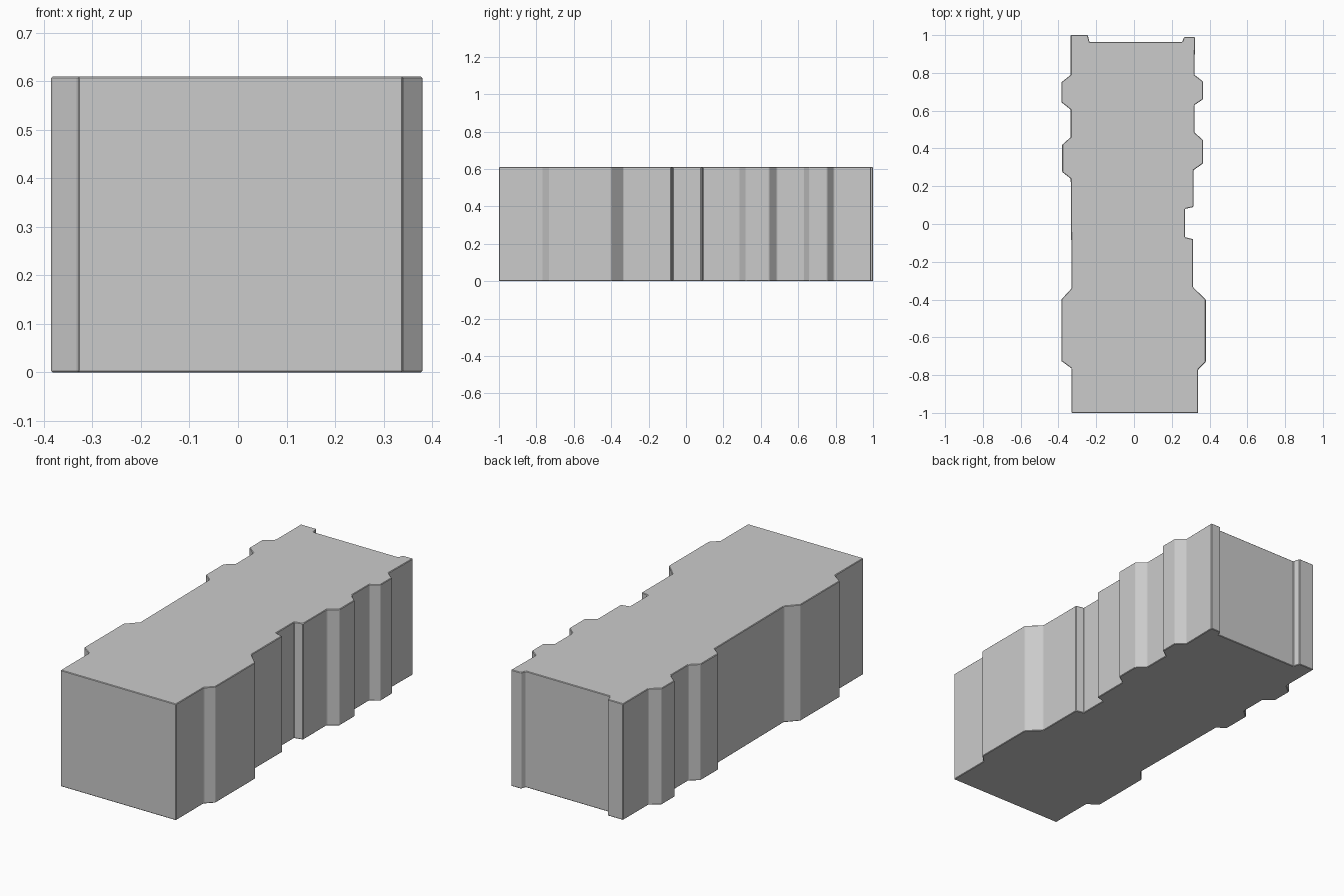
import bpy
import bmesh

cube = bpy.data.objects.get("Cube")
if cube:
    bpy.data.objects.remove(cube, do_unlink=True)

HEIGHT = 0.61

grey = bpy.data.materials.new("plain_grey")
grey.use_nodes = True
colour = (0.6, 0.6, 0.6, 1)
grey.diffuse_color = colour
grey.node_tree.nodes["Principled BSDF"].inputs["Base Color"].default_value = colour

# Outline: left side with its ribs and notch, front to back
left_side = [(.34, -1), (.34, -.77), (.38, -.73), (.38, -.4), (.313, -.335),
             (.313, -.08), (.27, -.07), (.27, .08), (.315, .09), (.315, .285),
             (.365, .32), (.365, .445), (.32, .485), (.32, .63), (.365, .66),
             (.365, .755), (.32, .79), (.323, .99)]
# Shallow recess across the back
back = [(.265, .99), (.255, .963), (-.235, .963), (-.245, 1), (-.335, 1)]
# Right side with its ribs, back to front
right_side = [(-.335, .79), (-.385, .75), (-.385, .645), (-.335, .605),
              (-.335, .46), (-.38, .42), (-.38, .275), (-.335, .24),
              (-.33, -.34), (-.385, -.4), (-.385, -.725), (-.33, -.765),
              (-.33, -1)]

# Extrude the outline into the ribbed block
bm = bmesh.new()
base = bm.faces.new([bm.verts.new((x, y, 0)) for x, y in left_side + back + right_side])
top = bmesh.ops.extrude_face_region(bm, geom=[base], use_keep_orig=True)
bmesh.ops.translate(bm, vec=(0, 0, HEIGHT),
                    verts=[v for v in top["geom"] if isinstance(v, bmesh.types.BMVert)])
bmesh.ops.recalc_face_normals(bm, faces=bm.faces)

mesh = bpy.data.meshes.new("ribbed_block")
bm.to_mesh(mesh)
bm.free()
mesh.materials.append(grey)
block = bpy.data.objects.new("ribbed_block", mesh)
bpy.context.collection.objects.link(block)

# Slightly worn edges
bevel = block.modifiers.new("worn_edges", "BEVEL")
bevel.width = 0.003
bevel.segments = 1
bevel.limit_method = "ANGLE"
